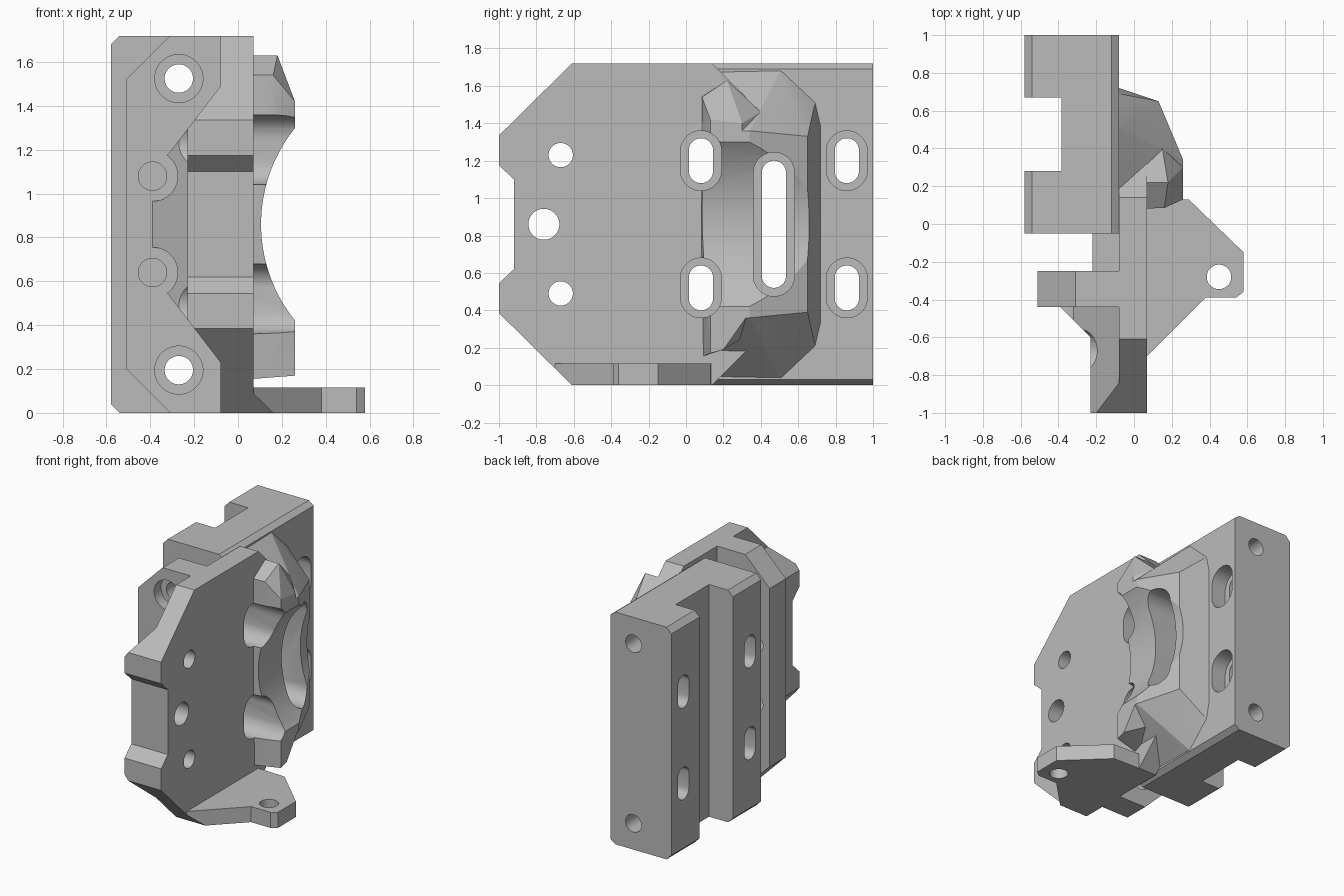
import bpy, bmesh, math
from mathutils import Vector

cube = bpy.data.objects.get("Cube")
if cube:
    bpy.data.objects.remove(cube, do_unlink=True)

MID, TOP = 0.86, 1.72
grey = bpy.data.materials.new("light_grey")
grey.use_nodes = True
grey.diffuse_color = (0.5, 0.5, 0.5, 1)
grey.node_tree.nodes["Principled BSDF"].inputs["Base Color"].default_value = (0.5, 0.5, 0.5, 1)


def finish(bm, name):
    bmesh.ops.recalc_face_normals(bm, faces=bm.faces)
    mesh = bpy.data.meshes.new(name)
    bm.to_mesh(mesh)
    bm.free()
    mesh.materials.append(grey)
    ob = bpy.data.objects.new(name, mesh)
    bpy.context.collection.objects.link(ob)
    return ob


def prism(name, axis, pts, lo, hi):
    """Extrude a profile along an axis: x takes (y, z), y takes (x, z), z takes (x, y)."""
    place = {"x": lambda a, b, h: (h, a, b), "y": lambda a, b, h: (a, h, b), "z": lambda a, b, h: (a, b, h)}[axis]
    bm = bmesh.new()
    face = bm.faces.new([bm.verts.new(place(a, b, lo)) for a, b in pts])
    out = bmesh.ops.extrude_face_region(bm, geom=[face])
    shift = Vector(place(0, 0, hi - lo))
    bmesh.ops.translate(bm, vec=shift, verts=[v for v in out["geom"] if isinstance(v, bmesh.types.BMVert)])
    return finish(bm, name)


def box(name, x, y, z):
    return prism(name, "z", [(x[0], y[0]), (x[1], y[0]), (x[1], y[1]), (x[0], y[1])], *z)


def slot(axis, a, b, r, lo, hi, half=0, n=32):
    """Round hole, or one stretched along z by half on each side."""
    pts = []
    for i in range(n):
        t = 2 * math.pi * (i + 0.5) / n
        pts.append((a + r * math.cos(t), b + r * math.sin(t) + math.copysign(half, math.sin(t))))
    return prism("cutter", axis, pts, lo, hi)


def hull(name, pts):
    bm = bmesh.new()
    for p in pts:
        bm.verts.new(p)
    out = bmesh.ops.convex_hull(bm, input=bm.verts[:])
    junk = {v for v in out["geom_interior"] + out["geom_unused"] if isinstance(v, bmesh.types.BMVert)}
    bmesh.ops.delete(bm, geom=list(junk), context="VERTS")
    return finish(bm, name)


def combine(ob, other, op):
    mod = ob.modifiers.new(op.lower(), "BOOLEAN")
    mod.operation, mod.solver, mod.object = op, "EXACT", other
    bpy.context.view_layer.objects.active = ob
    bpy.ops.object.modifier_apply(modifier=mod.name)
    bpy.data.objects.remove(other, do_unlink=True)


def mirrored(pts):
    """Add the upside-down copy of an upper half profile."""
    return pts + [(a, TOP - z) for a, z in reversed(pts)]


def both(pts):
    return pts + [(x, y, TOP - z) for x, y, z in pts]


# Rear rail with chamfered long edges
bracket = prism("motor_bracket", "y", mirrored([(-0.58, 1.68), (-0.54, TOP), (-0.12, TOP), (-0.08, 1.69)]), -0.05, 1)
combine(bracket, box("cutter", (-0.7, -0.385), (0.28, 0.67), (-0.1, 1.8)), "DIFFERENCE")

# Side plate with sloped rear corners
plate = prism("side_plate", "x", mirrored([(-1, TOP), (0.14, TOP), (0.4, 1.46)]), -0.08, 0.07)
combine(bracket, plate, "UNION")

# Thickened front lip, narrowed towards top and bottom
lip = prism("front_lip", "y", mirrored([(0.06, TOP), (-0.08, TOP), (-0.08, 1.49), (-0.38, 1.1), (-0.39, 1.0)]), -1, -0.43)
taper = prism("cutter", "z", [(-0.23, -1.1), (0.2, -1.1), (0.2, -0.4), (-0.39, -0.4), (-0.39, -0.44), (-0.23, -0.6)], -0.1, 1.8)
combine(lip, taper, "INTERSECT")
for z in (0.64, 1.08):
    combine(lip, slot("y", -0.39, z, 0.115, -1.1, -0.4), "DIFFERENCE")
combine(bracket, lip, "UNION")

# Clamp block and the filled middle of the gap behind it
block = prism("clamp_block", "y", mirrored([(-0.51, 1.52), (-0.31, TOP), (-0.06, TOP)]), -0.44, -0.25)
combine(bracket, block, "UNION")
combine(bracket, box("gap_web", (-0.22, -0.06), (-0.27, -0.03), (0.25, 1.47)), "UNION")

# Raised shroud: a faceted wedge and a ridge in front of it
wedge = hull("shroud_wedge", both([
    (-0.12, 0.14, 1.71), (-0.09, 0.51, 1.69), (-0.08, 0.69, 1.51), (-0.08, 0.72, 1.38),
    (0.0, 0.65, 1.34), (0.13, 0.65, 1.33), (0.15, 0.4, 1.46), (0.26, 0.34, 1.36), (0.26, 0.2, 1.36)]))
combine(bracket, wedge, "UNION")
ridge = hull("shroud_ridge", [
    (0.0, 0.22, 1.63), (0.18, 0.22, 1.63), (0.0, 0.08, 1.54), (0.16, 0.085, 1.54),
    (0.26, 0.13, 1.42), (0.26, 0.3, 1.4), (0.0, 0.4, 1.46), (0.15, 0.4, 1.46),
    (0.0, 0.08, 0.15), (0.26, 0.13, 0.17), (0.26, 0.2, 0.19), (0.26, 0.32, 0.36), (0.0, 0.38, 0.3)])
combine(bracket, ridge, "UNION")

# Foot tab
tab = prism("foot_tab", "z", [
    (0.0, -0.77), (0.38, -0.39), (0.54, -0.39), (0.58, -0.36), (0.58, -0.15),
    (0.29, 0.13), (0.0, 0.14)], 0, 0.115)
combine(bracket, tab, "UNION")
combine(bracket, slot("z", 0.45, -0.28, 0.065, -0.1, 0.3), "DIFFERENCE")

# Overall side outline with clipped corners and front notch
outline = prism("cutter", "x", mirrored([
    (1, TOP), (-0.61, TOP), (-1, 1.335), (-1, 1.175), (-0.92, 1.1)]), -1, 1)
combine(bracket, outline, "INTERSECT")

# Large round clearance through the shroud
combine(bracket, slot("y", 0.805, MID, 0.7, 0.0, 0.9, n=96), "DIFFERENCE")

# Mirrored pairs of bores
for s in (-1, 1):
    cuts = [
        slot("y", -0.27, MID + s * 0.665, 0.065, -1.1, 1.1),
        slot("y", -0.27, MID + s * 0.665, 0.11, -1.1, -0.36),
        slot("y", -0.39, MID + s * 0.22, 0.065, -0.5, -0.2),
        slot("x", -0.67, MID + s * 0.37, 0.065, -0.6, 0.2),
        slot("x", -0.67, MID + s * 0.37, 0.11, -0.6, -0.17)]
    for y in (0.08, 0.86):
        cuts.append(slot("x", y, MID + s * 0.34, 0.065, -0.7, 0.4, 0.055))
        cuts.append(slot("x", y, MID + s * 0.34, 0.11, -0.2, 0.4, 0.05))
    for cut in cuts:
        combine(bracket, cut, "DIFFERENCE")

# Single bores: front hole and long centre slot
for cut in (slot("x", -0.76, MID, 0.083, -0.6, 0.2),
            slot("x", 0.47, MID, 0.065, -0.7, 0.4, 0.275),
            slot("x", 0.47, MID, 0.11, -0.1, 0.4, 0.275)):
    combine(bracket, cut, "DIFFERENCE")

bpy.ops.object.select_all(action="DESELECT")
bracket.select_set(True)
bpy.context.view_layer.objects.active = bracket
bpy.ops.object.shade_smooth_by_angle(angle=math.radians(20))
